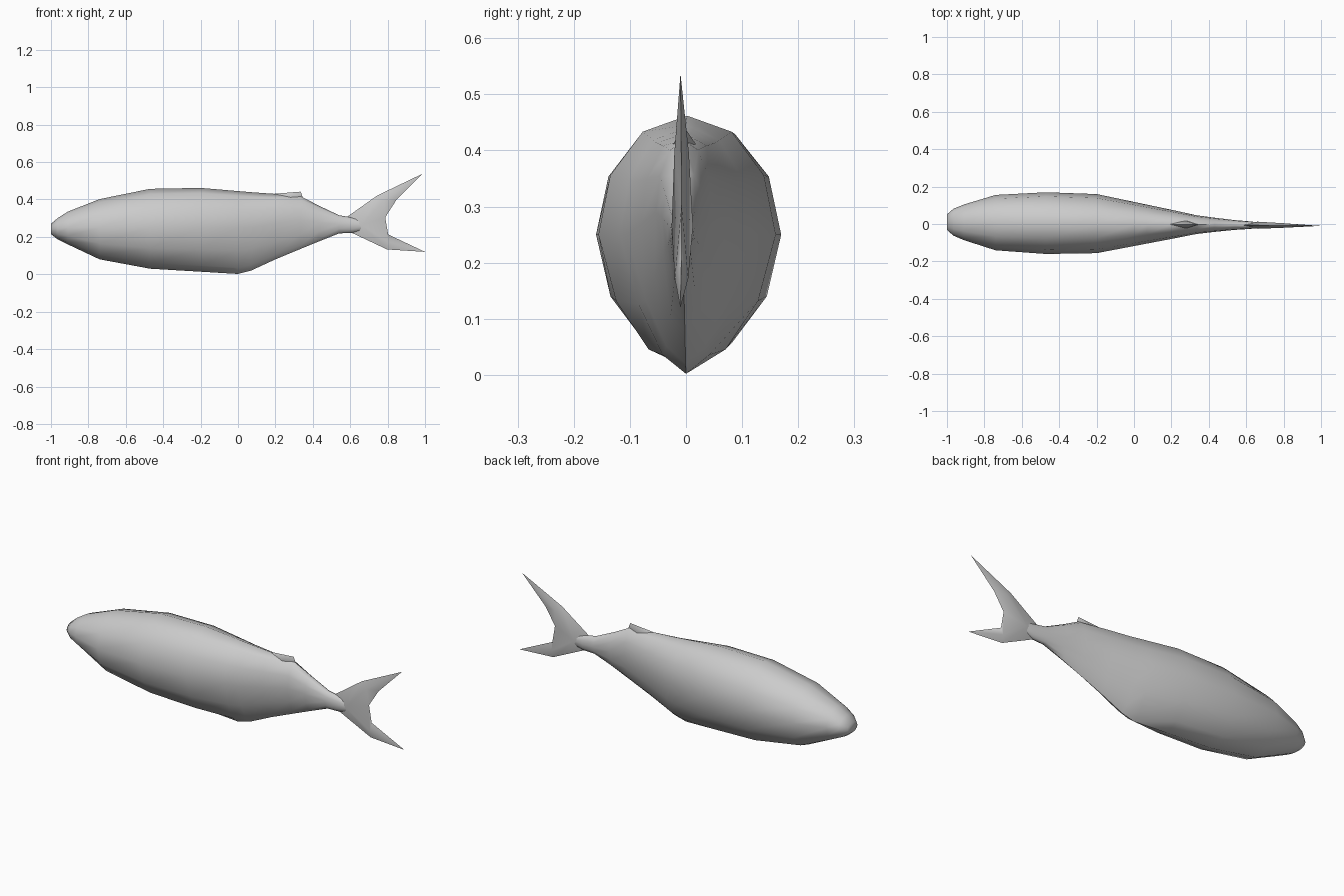
import bpy, bmesh, math

if "Cube" in bpy.data.objects:
    bpy.data.objects.remove(bpy.data.objects["Cube"])

def finish(name, verts, faces, angle):
    me = bpy.data.meshes.new(name)
    me.from_pydata(verts, [], faces)
    bm = bmesh.new()
    bm.from_mesh(me)
    bmesh.ops.recalc_face_normals(bm, faces=bm.faces)
    bm.to_mesh(me)
    bm.free()
    ob = bpy.data.objects.new(name, me)
    bpy.context.collection.objects.link(ob)
    bpy.ops.object.select_all(action='DESELECT')
    ob.select_set(True)
    bpy.context.view_layer.objects.active = ob
    bpy.ops.object.shade_smooth_by_angle(angle=math.radians(angle))
    return ob

def lean(x):
    return -0.01 * x

# Body: x, top, bottom, half width, widest height, keel pinch
rings = [(-1.0, .27, .215, .042, .24, 0), (-.965, .30, .187, .072, .245, 0),
         (-.91, .335, .16, .095, .25, 0), (-.74, .402, .08, .148, .25, 0),
         (-.47, .457, .03, .165, .25, .05), (-.2, .462, .014, .158, .25, .15),
         (0, .445, .002, .118, .25, .35), (.07, .439, .02, .104, .25, .4),
         (.2, .43, .08, .078, .27, .4), (.335, .418, .136, .05, .29, .3),
         (.43, .368, .175, .038, .28, .2), (.54, .316, .219, .026, .267, 0),
         (.61, .304, .221, .021, .262, 0), (.67, .29, .235, .015, .262, 0)]
N = 12
verts, faces = [], []
for x, top, bot, hw, zc, pinch in rings:
    for i in range(N):
        a = 2 * math.pi * i / N
        c, s = math.cos(a), math.sin(a)
        w = hw * (1 + pinch * min(c, 0))
        verts.append((x, lean(x) + w * s, zc + c * (top - zc if c > 0 else zc - bot)))
for r in range(len(rings) - 1):
    for i in range(N):
        j = (i + 1) % N
        faces.append((r*N + i, r*N + j, r*N + N + j, r*N + N + i))
faces.append(tuple(range(N)))
faces.append(tuple(range((len(rings) - 1) * N, len(rings) * N)))
finish("body", verts, faces, 60)

def plate(name, outline, ridge, tris):
    """Thin fin: shared edge outline, ridge points mirrored to both sides."""
    n, m = len(outline), len(ridge)
    vs = [(x, lean(x), z) for x, z in outline]
    for side in (1, -1):
        vs += [(x, lean(x) + side * t, z) for x, z, t in ridge]
    fs = list(tris) + [tuple(v + m if v >= n else v for v in t) for t in tris]
    return finish(name, vs, fs, 60)

# Forked tail fin
plate("tail_fin",
      [(.58, .305), (.744, .421), (.985, .537), (.845, .395), (.787, .304),
       (.803, .213), (1.0, .12), (.797, .133), (.61, .221)],
      [(.66, .265, .019), (.78, .395, .013), (.80, .172, .012)],
      [(9, 0, 1), (9, 1, 10), (10, 1, 2), (10, 2, 3), (10, 3, 4), (9, 10, 4),
       (9, 4, 11), (11, 4, 5), (11, 5, 6), (11, 6, 7), (9, 11, 7), (9, 7, 8), (9, 8, 0)])

# Small ridge of the back fin
plate("back_fin", [(.16, .428), (.335, .442), (.345, .415), (.30, .38)],
      [(.28, .412, .02)], [(4, 0, 1), (4, 1, 2), (4, 2, 3), (4, 3, 0)])
